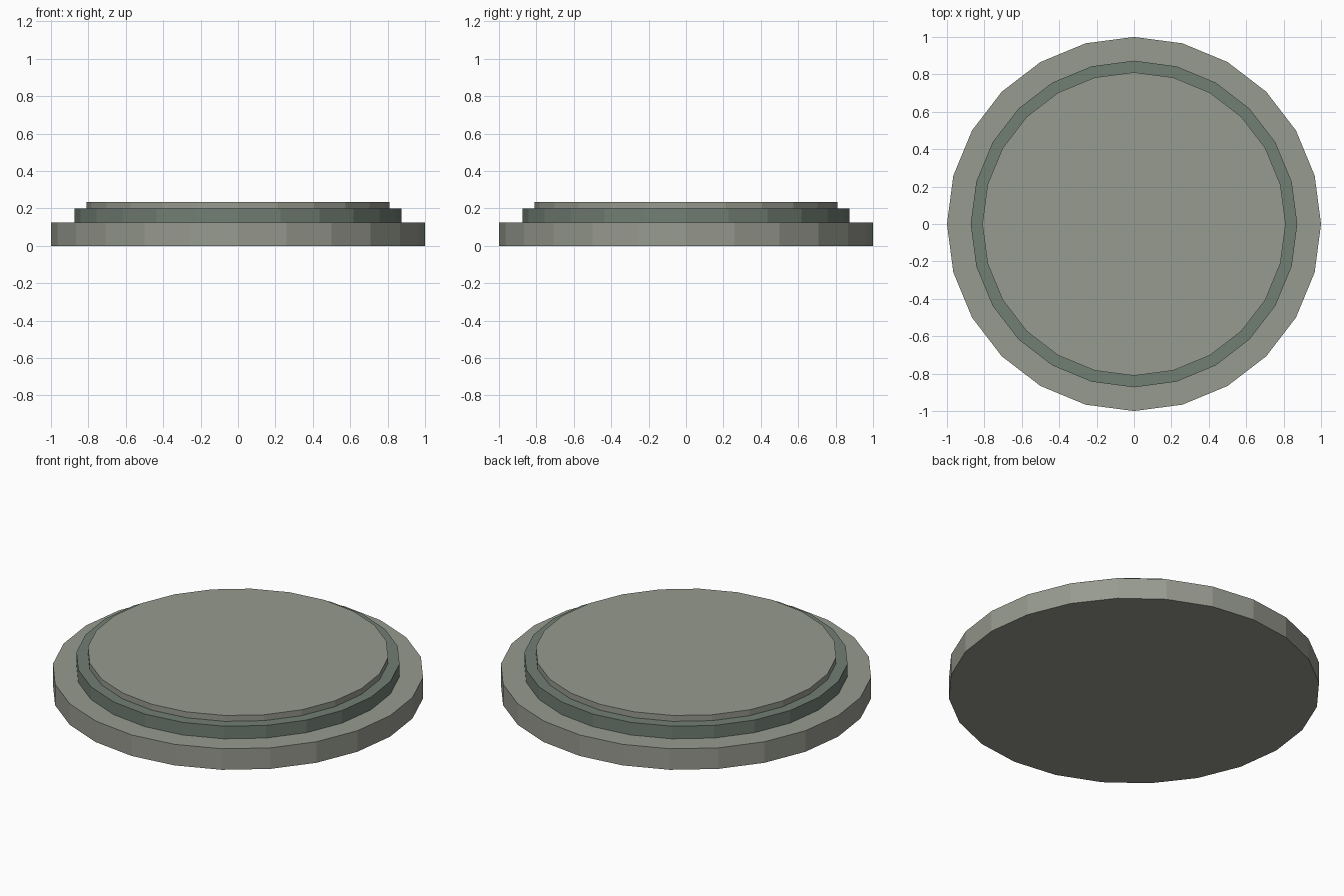
import bpy
from math import radians

if "Cube" in bpy.data.objects:
    bpy.data.objects.remove(bpy.data.objects["Cube"])

SIDES = 24


def material(name, rgb):
    m = bpy.data.materials.new(name)
    m.diffuse_color = (*rgb, 1)
    m.use_nodes = True
    m.node_tree.nodes["Principled BSDF"].inputs["Base Color"].default_value = m.diffuse_color
    return m


def disc(name, radius, z0, z1, mat):
    bpy.ops.mesh.primitive_cylinder_add(vertices=SIDES, radius=radius, depth=z1 - z0,
                                        location=(0, 0, (z0 + z1) / 2))
    ob = bpy.context.object
    ob.name = name
    ob.data.materials.append(mat)
    return ob


stone = material("warm_grey", (0.31, 0.325, 0.275))
green = material("green_grey", (0.165, 0.21, 0.175))

# Wide base, darker stepped band, and shallow top plate
disc("base_disc", 1.0, 0.0, 0.125, stone)
disc("middle_band", 0.873, 0.125, 0.2, green)
disc("top_plate", 0.811, 0.2, 0.235, stone)
